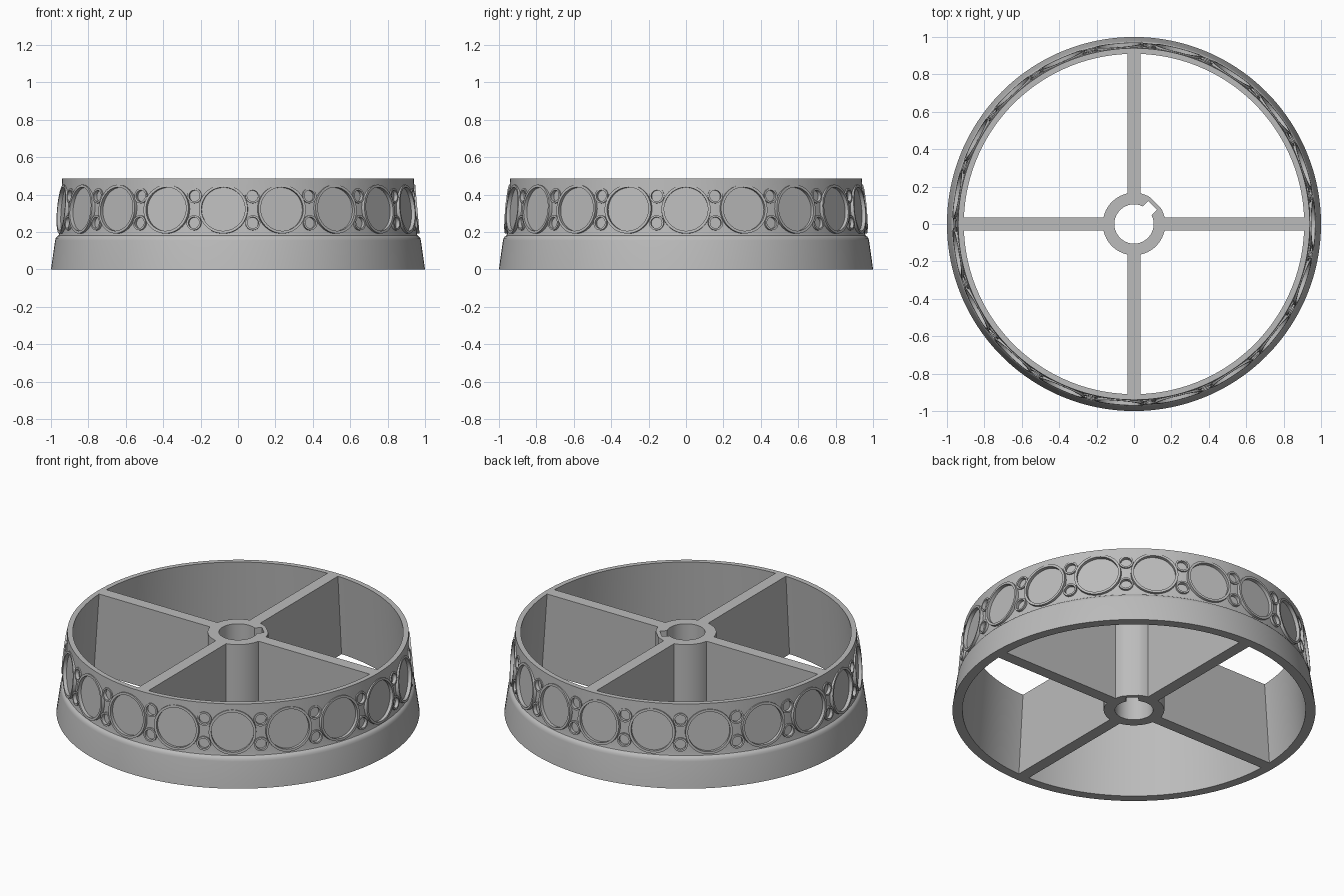
import bpy, bmesh, math
from math import cos, sin, pi, radians
from mathutils import Matrix

cube = bpy.data.objects.get("Cube")
if cube:
    bpy.data.objects.remove(cube, do_unlink=True)

GREY = (0.5, 0.5, 0.5, 1)
mat = bpy.data.materials.new("plain grey")
mat.use_nodes = True
mat.diffuse_color = GREY
mat.node_tree.nodes["Principled BSDF"].inputs["Base Color"].default_value = GREY

HEIGHT = 0.487
COUNT = 19
TILT = radians(5)


def finish(name, bm, smooth=True):
    bmesh.ops.recalc_face_normals(bm, faces=bm.faces)
    mesh = bpy.data.meshes.new(name)
    bm.to_mesh(mesh)
    bm.free()
    mesh.materials.append(mat)
    obj = bpy.data.objects.new(name, mesh)
    bpy.context.collection.objects.link(obj)
    if smooth:
        shade(obj)
    return obj


def shade(obj):
    bpy.ops.object.select_all(action='DESELECT')
    obj.select_set(True)
    bpy.context.view_layer.objects.active = obj
    bpy.ops.object.shade_smooth_by_angle(angle=radians(30))


def sweep(bm, sections, matrix=Matrix()):
    """Skin a closed loop of closed sections."""
    loops = [[bm.verts.new(matrix @ Matrix.Translation(p).translation) for p in s]
             for s in sections]
    for k, a in enumerate(loops):
        b = loops[(k + 1) % len(loops)]
        for i in range(len(a)):
            j = (i + 1) % len(a)
            bm.faces.new((a[i], a[j], b[j], b[i]))


def revolve(bm, profile, steps, matrix=Matrix()):
    turns = [2 * pi * k / steps for k in range(steps)]
    sweep(bm, [[(r * cos(a), r * sin(a), z) for r, z in profile] for a in turns], matrix)


def on_wall(turn, z):
    """Frame on the outer wall with its local z pointing outward."""
    return (Matrix.Rotation(turn, 4, 'Z')
            @ Matrix.Translation((0.959 - 0.09 * (z - 0.323), 0, z))
            @ Matrix.Rotation(pi / 2 - TILT, 4, 'Y'))


# Tapered rim with a stepped foot
bm = bmesh.new()
revolve(bm, [(1, 0), (0.978, 0.155), (0.975, 0.167), (0.968, 0.176), (0.959, 0.182),
             (0.957, 0.19), (0.94, HEIGHT), (0.91, HEIGHT), (0.945, 0)], 152)
rim = finish("rim", bm, False)

# Ring positions: one large ring, then a stacked pair of small ones
places = []
for k in range(COUNT):
    turn = 2 * pi * k / COUNT
    places.append((on_wall(turn, 0.323), 0.131, 0.117, 48))
    for z in (0.25, 0.394):
        places.append((on_wall(turn + pi / COUNT, z), 0.04, 0.03, 24))

# Raised rings and the matching pocket cutters
rings, pockets = bmesh.new(), bmesh.new()
for matrix, outer, inner, steps in places:
    revolve(rings, [(inner, -0.025), (outer, -0.025), (outer, 0), (inner, 0)], steps, matrix)
    bmesh.ops.create_cone(pockets, cap_ends=True, segments=steps, radius1=inner + 0.002,
                          radius2=inner + 0.002, depth=0.07,
                          matrix=matrix @ Matrix.Translation((0, 0, 0.015)))
finish("decorative_rings", rings)
cutter = finish("pocket_cutter", pockets, False)
cutter.hide_render = True

# Sink the pockets into the rim
cut = rim.modifiers.new("pockets", 'BOOLEAN')
cut.operation = 'DIFFERENCE'
cut.solver = 'EXACT'
cut.object = cutter
bpy.context.view_layer.objects.active = rim
bpy.ops.object.modifier_apply(modifier=cut.name)
bpy.data.objects.remove(cutter, do_unlink=True)
shade(rim)

# Hub with a keyed bore
BORE, HUB, KEY, KEY_DEPTH = 0.105, 0.167, 0.034, 0.14
key_turn = pi / 4
near = math.asin(KEY / BORE)
far = math.atan(KEY / KEY_DEPTH)
corner = math.hypot(KEY, KEY_DEPTH)
bore = [(near + (2 * pi - 2 * near) * k / 56, BORE) for k in range(57)]
bore += [(-far, corner), (far, corner)]
bm = bmesh.new()
sections = []
for a, r in bore:
    c, s = cos(a + key_turn), sin(a + key_turn)
    sections.append([(q * c, q * s, z) for q, z in
                     ((r, 0), (HUB, 0), (HUB, HEIGHT), (r, HEIGHT))])
sweep(bm, sections)
finish("hub", bm)

# Four full-height spokes following the slope of the rim
for k, side in enumerate(("left", "back", "right", "front")):
    bm = bmesh.new()
    outline = [(0.162, 0), (0.947, 0), (0.912, HEIGHT), (0.162, HEIGHT)]
    face = bm.faces.new([bm.verts.new((x, -0.035, z)) for x, z in outline])
    new = bmesh.ops.extrude_face_region(bm, geom=[face])["geom"]
    bmesh.ops.translate(bm, vec=(0, 0.07, 0),
                        verts=[v for v in new if isinstance(v, bmesh.types.BMVert)])
    bmesh.ops.rotate(bm, verts=bm.verts, matrix=Matrix.Rotation(k * pi / 2, 3, 'Z'))
    finish(side + "_spoke", bm, False)
